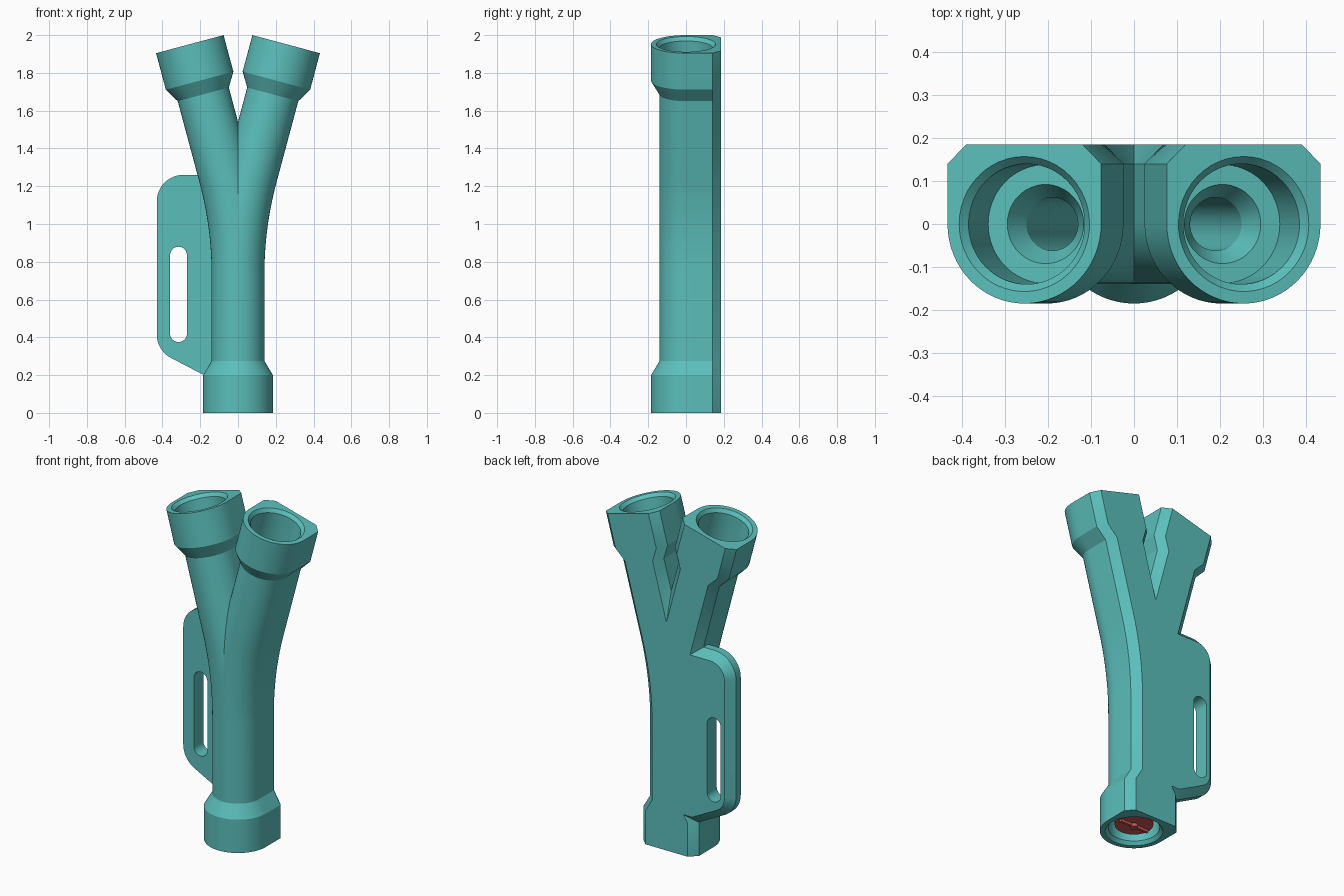
import bpy, bmesh, math
from mathutils import Vector

if "Cube" in bpy.data.objects:
    bpy.data.objects.remove(bpy.data.objects["Cube"])

BEND = math.radians(15)
R_BEND, BEND_START, TOP_RUN = 2.0, 0.737, 0.722
ARC = R_BEND * BEND
LENGTH = BEND_START + ARC + TOP_RUN
BACK, CHAMFER = 0.185, 0.045


def material(name, colour):
    m = bpy.data.materials.new(name)
    m.diffuse_color = (*colour, 1)
    m.use_nodes = True
    m.node_tree.nodes["Principled BSDF"].inputs["Base Color"].default_value = m.diffuse_color
    return m


TEAL = material("teal plastic", (0.105, 0.52, 0.50))
RED = material("red plastic", (0.60, 0.10, 0.10))


def finish(bm, name, mat):
    bmesh.ops.recalc_face_normals(bm, faces=bm.faces)
    me = bpy.data.meshes.new(name)
    bm.to_mesh(me)
    bm.free()
    me.materials.append(mat)
    ob = bpy.data.objects.new(name, me)
    bpy.context.collection.objects.link(ob)
    return ob


def smooth(ob):
    bpy.ops.object.select_all(action='DESELECT')
    ob.select_set(True)
    bpy.context.view_layer.objects.active = ob
    bpy.ops.object.shade_smooth_by_angle(angle=math.radians(25))


def path(s):
    """Point and tilt on the centre line of the right branch."""
    if s <= BEND_START:
        return Vector((0, 0, s)), 0.0
    a = min((s - BEND_START) / R_BEND, BEND)
    p = Vector((R_BEND * (1 - math.cos(a)), 0, BEND_START + R_BEND * math.sin(a)))
    run = max(0, s - BEND_START - ARC)
    return p + run * Vector((math.sin(a), 0, math.cos(a))), a


def circle(r):
    angles = [math.pi * (1 + i / 32) for i in range(32)] + [math.pi * i / 24 for i in range(24)]
    return [(r * math.cos(a), r * math.sin(a)) for a in angles]


def flat_backed(r):
    """Round front, straight sides, chamfered flat back."""
    pts = circle(r)[:32]
    c = [(r, 0), (r, BACK - CHAMFER), (r - CHAMFER, BACK),
         (CHAMFER - r, BACK), (-r, BACK - CHAMFER), (-r, 0)]
    for (a, b), n in zip(zip(c, c[1:]), (4, 2, 12, 2, 4)):
        pts += [(a[0] + (b[0] - a[0]) * i / n, a[1] + (b[1] - a[1]) * i / n) for i in range(n)]
    return pts


# Branching pipe: outer skin up, bore back down, halved and mirrored
bend = [BEND_START + ARC * i / 20 for i in range(21)]
outer = [(0, 0.185), (0.2, 0.185), (0.275, 0.14)] + [(s, 0.14) for s in bend]
outer += [(LENGTH - 0.275, 0.14), (LENGTH - 0.2, 0.185), (LENGTH, 0.185)]
mouth = [(0, 0.157), (0.02, 0.14), (0.19, 0.138), (0.19, 0.092), (0.25, 0.062)]
bore = [(LENGTH - d, r) for d, r in mouth] + [(s, 0.062) for s in reversed(bend)] + mouth[::-1]

bm = bmesh.new()
rings = []
for s, section in [(s, flat_backed(r)) for s, r in outer] + [(s, circle(r)) for s, r in bore]:
    p, a = path(s)
    side = Vector((math.cos(a), 0, -math.sin(a)))
    rings.append([bm.verts.new(p + side * x + Vector((0, y, 0))) for x, y in section])
for k, ring in enumerate(rings):
    nxt = rings[(k + 1) % len(rings)]
    n = len(ring)
    for i in range(n):
        j = (i + 1) % n
        bm.faces.new((ring[i], ring[j], nxt[j], nxt[i]))
bmesh.ops.recalc_face_normals(bm, faces=bm.faces)
bmesh.ops.bisect_plane(bm, geom=bm.verts[:] + bm.edges[:] + bm.faces[:], dist=1e-5,
                       plane_co=(0, 0, 0), plane_no=(1, 0, 0), clear_inner=True)
copy = bmesh.ops.duplicate(bm, geom=bm.verts[:] + bm.edges[:] + bm.faces[:])["geom"]
for v in [g for g in copy if isinstance(g, bmesh.types.BMVert)]:
    v.co.x = -v.co.x
bmesh.ops.reverse_faces(bm, faces=[g for g in copy if isinstance(g, bmesh.types.BMFace)])
bmesh.ops.remove_doubles(bm, verts=bm.verts[:], dist=1e-4)
smooth(finish(bm, "branching_pipe", TEAL))


def arc(cx, cz, r, start, end, n=12):
    return [(cx + r * math.cos(math.radians(start + (end - start) * i / n)),
             cz + r * math.sin(math.radians(start + (end - start) * i / n))) for i in range(n + 1)]


def prism(outline, y0, y1, chamfer=0):
    b = bmesh.new()
    front = [b.verts.new((x, y0, z)) for x, z in outline]
    back = [b.verts.new((x, y1, z)) for x, z in outline]
    b.faces.new(front)
    cap = b.faces.new(back[::-1])
    for i in range(len(front)):
        j = (i + 1) % len(front)
        b.faces.new((front[i], back[i], back[j], front[j]))
    bmesh.ops.recalc_face_normals(b, faces=b.faces)
    if chamfer:
        bmesh.ops.inset_region(b, faces=[cap], thickness=chamfer, depth=0, use_even_offset=True)
        for v in cap.verts:
            v.co.y = y1 + chamfer
    return b


# Side handle with chamfered back edge and a finger slot
outline = [(-0.045, 0.2), (-0.18, 0.2)] + arc(-0.29, 0.415, 0.14, 241, 180)
outline += arc(-0.29, 1.12, 0.14, 180, 90) + [(-0.045, 1.26)]
handle = finish(prism(outline, 0.095, BACK - CHAMFER, CHAMFER), "side_handle", TEAL)
slot = arc(-0.315, 0.835, 0.045, 0, 180) + arc(-0.315, 0.42, 0.045, 180, 360)
cutter = finish(prism(slot, 0, 0.3), "slot_cutter", TEAL)
cutter.hide_render = True
mod = handle.modifiers.new("slot", 'BOOLEAN')
mod.operation, mod.solver, mod.object = 'DIFFERENCE', 'EXACT', cutter
bpy.context.view_layer.objects.active = handle
bpy.ops.object.modifier_apply(modifier=mod.name)
bpy.data.objects.remove(cutter)
smooth(handle)

# Red insert in the lower socket: disc, hub and crossbar
bm = bmesh.new()


def drum(r, z0, z1):
    made = bmesh.ops.create_cone(bm, cap_ends=True, segments=40, radius1=r, radius2=r, depth=z1 - z0)
    bmesh.ops.translate(bm, verts=made["verts"], vec=(0, 0, (z0 + z1) / 2))


drum(0.105, 0.04, 0.19)
drum(0.022, 0.02, 0.05)
bar = bmesh.ops.create_cube(bm, size=1)["verts"]
bmesh.ops.scale(bm, verts=bar, vec=(0.19, 0.016, 0.02))
bmesh.ops.translate(bm, verts=bar, vec=(0, 0, 0.035))
smooth(finish(bm, "socket_insert", RED))
